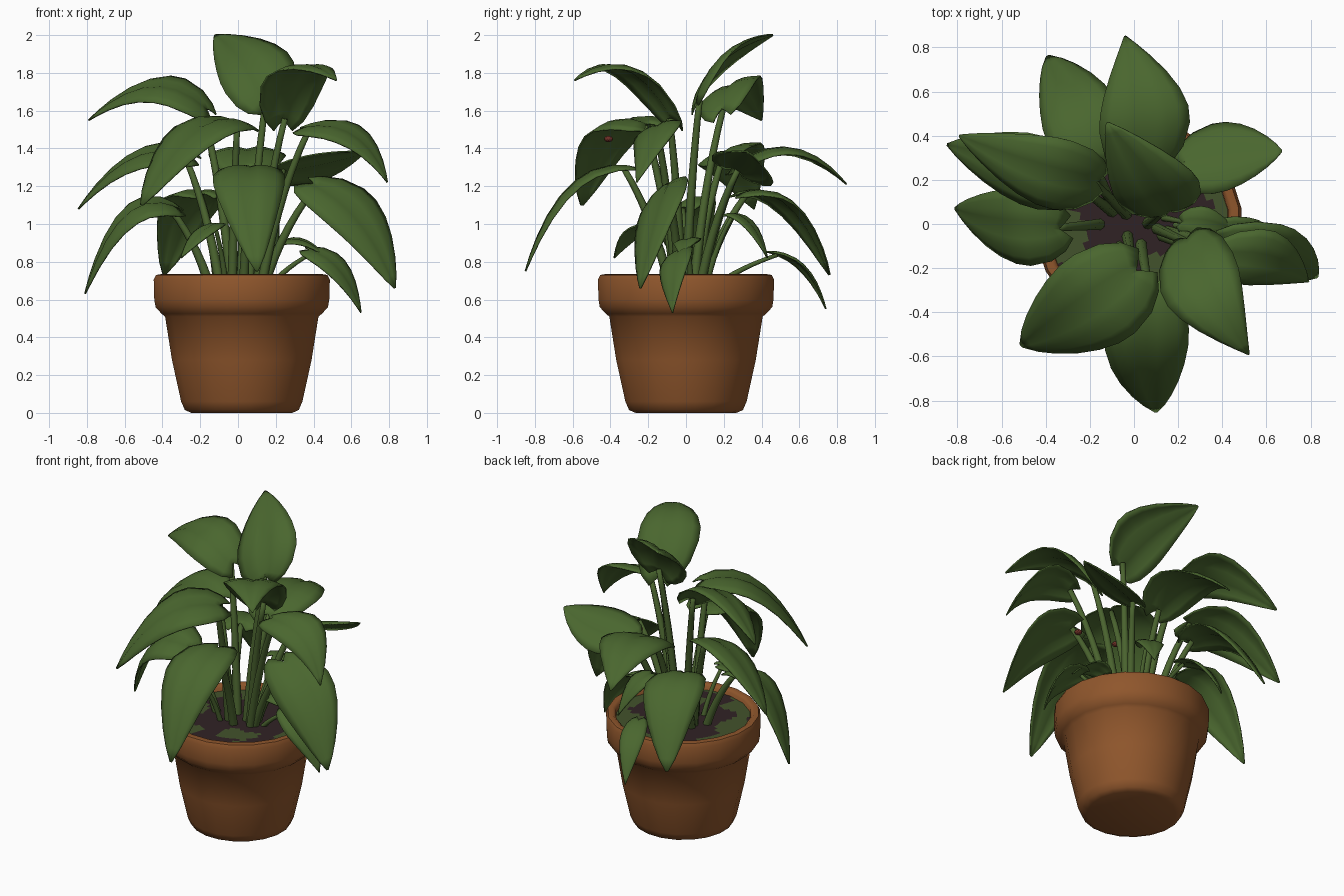
import bpy, bmesh, math
from mathutils import Vector, Matrix

if "Cube" in bpy.data.objects:
    bpy.data.objects.remove(bpy.data.objects["Cube"])


def material(name, color):
    m = bpy.data.materials.new(name)
    m.diffuse_color = (*color, 1)
    m.use_nodes = True
    m.node_tree.nodes["Principled BSDF"].inputs["Base Color"].default_value = m.diffuse_color
    return m


LEAF = material("leaf green", (0.068, 0.134, 0.028))
STEM = material("stem green", (0.068, 0.125, 0.028))
CLAY = material("terracotta", (0.275, 0.093, 0.025))
SOIL = material("dark soil", (0.03, 0.016, 0.018))
MOSS = material("moss green", (0.055, 0.085, 0.025))
RED = material("red brown", (0.16, 0.03, 0.02))
CX, CY = 0.02, 0.0          # pot centre


def mesh_object(name, verts, faces, mats):
    me = bpy.data.meshes.new(name)
    me.from_pydata([tuple(v) for v in verts], [], faces)
    me.update()
    for m in mats:
        me.materials.append(m)
    ob = bpy.data.objects.new(name, me)
    bpy.context.collection.objects.link(ob)
    for p in me.polygons:
        p.use_smooth = True
    return ob


def lathe(name, profile, sides, mats):
    """Revolve (radius, z) points around the pot axis."""
    verts, faces = [], []
    for r, z in profile:
        for i in range(sides):
            a = 2 * math.pi * (i + 0.5) / sides
            verts.append((CX + r * math.cos(a), CY + r * math.sin(a), z))
    for k in range(len(profile) - 1):
        for i in range(sides):
            j = (i + 1) % sides
            faces.append((k * sides + i, k * sides + j, (k + 1) * sides + j, (k + 1) * sides + i))
    return mesh_object(name, verts, faces, mats)


def bezier(p0, p1, p2, t):
    pos = p0 * (1 - t) ** 2 + p1 * 2 * t * (1 - t) + p2 * t * t
    tan = (p1 - p0) * 2 * (1 - t) + (p2 - p1) * 2 * t
    return pos, tan.normalized()


def stem(name, root, top, radius):
    """Tapered tube that rises steeply and then bends out to the leaf."""
    ctrl = Vector((root.x * 0.65 + top.x * 0.35, root.y * 0.65 + top.y * 0.35,
                   root.z * 0.4 + top.z * 0.6))
    n, sides = 7, 7
    verts, faces = [], []
    for k in range(n + 1):
        p, d = bezier(root, ctrl, top, k / n)
        u = d.cross(Vector((0, 1, 0))).normalized()
        v = d.cross(u)
        r = radius * (1.25 - 0.5 * k / n)
        for i in range(sides):
            a = 2 * math.pi * i / sides
            verts.append(p + u * r * math.cos(a) + v * r * math.sin(a))
    for k in range(n):
        for i in range(sides):
            j = (i + 1) % sides
            faces.append((k * sides + i, k * sides + j, (k + 1) * sides + j, (k + 1) * sides + i))
    faces.append(tuple(n * sides + i for i in range(sides)))
    mesh_object(name, verts, faces, [STEM])


# outline of a leaf: (position along it, half width)
OUTLINE = [(0, 0.3), (0.05, 0.62), (0.14, 0.87), (0.28, 1.0), (0.42, 0.98), (0.57, 0.84),
           (0.71, 0.63), (0.84, 0.38), (0.93, 0.18), (1, 0.015)]


def leaf(name, base, mid, tip, width, roll=0, blunt=1.0, root=(0, 0)):
    """Heart-shaped leaf on a curved midrib, with its stem."""
    b, m, t = Vector(base), Vector(mid), Vector(tip)
    ctrl = m * 2 - (b + t) / 2
    axis = (t - b).normalized()
    side = axis.cross(Vector((0, 0, 1))).normalized()
    side = Matrix.Rotation(math.radians(roll), 3, axis) @ side
    length = (t - b).length
    half, cols = width / 2, 8
    verts, faces = [], []
    for f, w in OUTLINE:
        if f > 0.3:
            w = w ** blunt                                   # fuller tip
        p, d = bezier(b, ctrl, t, f)
        nrm = side.cross(d).normalized()
        for c in range(cols + 1):
            s = 2 * c / cols - 1
            back = 0.1 * length * max(0, 1 - f / 0.25) * abs(s)       # base lobes
            fold = half * w * (0.10 * min(abs(s) * 3, 1) - 0.22 * s * s)  # midrib groove, drooping edge
            verts.append(p + side * (s * w * half) - d * back + nrm * fold)
    for r in range(len(OUTLINE) - 1):
        for c in range(cols):
            a = r * (cols + 1) + c
            faces.append((a, a + 1, a + cols + 2, a + cols + 1))
    ob = mesh_object(name + "_leaf", verts, faces, [LEAF])
    mod = ob.modifiers.new("thickness", "SOLIDIFY")
    mod.thickness = 0.008
    mod.offset = 0
    stem(name + "_stem", Vector((*root, 0.64)), b + axis * 0.02, 0.022 if width > 0.22 else 0.014)


# terracotta pot with a thick rim
pot = lathe("pot", [(0.001, 0), (0.27, 0), (0.305, 0.015), (0.325, 0.06), (0.374, 0.28), (0.411, 0.51),
                    (0.43, 0.525), (0.462, 0.56), (0.469, 0.6), (0.472, 0.705), (0.46, 0.73),
                    (0.43, 0.735), (0.412, 0.72), (0.40, 0.62)], 20, [CLAY])
bpy.context.view_layer.objects.active = pot
pot.select_set(True)
bpy.ops.object.shade_smooth_by_angle(angle=math.radians(50))

# soil disc with moss patches towards the edge
soil = lathe("soil", [(0.415 - 0.0296 * k, 0.697) for k in range(15)], 48, [SOIL, MOSS])
for p in soil.data.polygons:
    x, y = p.center.x - CX, p.center.y - CY
    r = math.hypot(x, y)
    wave = math.sin(17 * x + 6 * y + 1) + math.sin(21 * y - 9 * x) + 0.5 * math.sin(38 * x)
    p.material_index = 1 if r > 0.15 and wave + (r - 0.28) * 9 > 0.35 else 0

# tall leaves
leaf("tall_back", (0.16, 0.06, 1.66), (0.06, 0.2, 1.87), (-0.12, 0.46, 2.0), 0.41, -30, 0.85, root=(0.06, 0.0))
leaf("tall_front_right", (0.24, -0.07, 1.55), (0.33, -0.32, 1.82), (0.52, -0.59, 1.76), 0.37, root=(0.1, -0.02))
leaf("tall_left", (-0.17, 0.19, 1.61), (-0.45, 0.25, 1.73), (-0.79, 0.40, 1.55), 0.35, -24, 0.85, root=(-0.03, 0.04))

# middle tier
leaf("front_left", (0.01, -0.21, 1.53), (-0.25, -0.40, 1.48), (-0.51, -0.55, 1.10), 0.45, -8, 0.75, root=(-0.03, -0.05))
leaf("front", (0.07, -0.31, 1.30), (0.06, -0.62, 1.18), (0.10, -0.85, 0.75), 0.38, 0, 0.8, root=(0.03, -0.08))
leaf("back", (0.04, 0.26, 1.30), (0.04, 0.56, 1.39), (-0.04, 0.85, 1.21), 0.41, root=(0.02, 0.08))
leaf("left", (-0.26, 0.19, 1.36), (-0.55, 0.26, 1.35), (-0.845, 0.36, 1.08), 0.35, -22, 0.85, root=(-0.09, 0.05))
leaf("right_upper", (0.36, -0.15, 1.51), (0.62, -0.17, 1.47), (0.79, -0.26, 1.22), 0.29, 22, root=(0.12, -0.05))
leaf("right_back", (0.22, 0.27, 1.28), (0.45, 0.32, 1.32), (0.67, 0.33, 1.38), 0.35, -27, 0.85, root=(0.09, 0.07))

# drooping lower leaves
leaf("right_droop", (0.4, -0.09, 1.21), (0.65, -0.17, 1.03), (0.83, -0.24, 0.66), 0.37, 34, 0.85, root=(0.13, -0.03))
leaf("left_droop", (-0.34, -0.02, 1.09), (-0.60, -0.01, 1.04), (-0.81, 0.07, 0.63), 0.36, -24, 0.85, root=(-0.14, 0.0))
leaf("back_left_droop", (-0.19, 0.3, 1.16), (-0.27, 0.55, 1.09), (-0.39, 0.76, 0.73), 0.36, 0, 0.75, root=(-0.1, 0.08))

# small young leaves
leaf("small_back", (0.02, 0.47, 0.85), (-0.03, 0.63, 0.76), (-0.07, 0.74, 0.55), 0.15, root=(0.03, 0.12))
leaf("small_right", (0.38, -0.03, 0.86), (0.54, -0.07, 0.76), (0.65, -0.07, 0.53), 0.2, 30, root=(0.15, 0.0))
leaf("small_right_inner", (0.22, 0.01, 0.90), (0.34, 0.0, 0.91), (0.46, -0.03, 0.83), 0.15, 10, root=(0.12, 0.03))
leaf("small_front_left", (-0.11, -0.2, 1.0), (-0.2, -0.29, 0.95), (-0.3, -0.38, 0.82), 0.16, root=(-0.06, -0.08))
leaf("small_back_right", (0.1, 0.23, 1.05), (0.15, 0.34, 1.0), (0.2, 0.43, 0.82), 0.17, root=(0.06, 0.1))

# small reddish buds under two leaves
for i, pos in enumerate([(0.39, -0.06, 1.16), (-0.2, -0.41, 1.45)]):
    bm = bmesh.new()
    bmesh.ops.create_icosphere(bm, subdivisions=2, radius=0.024,
                               matrix=Matrix.Translation(pos) @ Matrix.Diagonal((1, 1, 0.7, 1)))
    me = bpy.data.meshes.new("bud")
    bm.to_mesh(me)
    bm.free()
    me.materials.append(RED)
    bpy.context.collection.objects.link(bpy.data.objects.new("bud_%d" % (i + 1), me))
